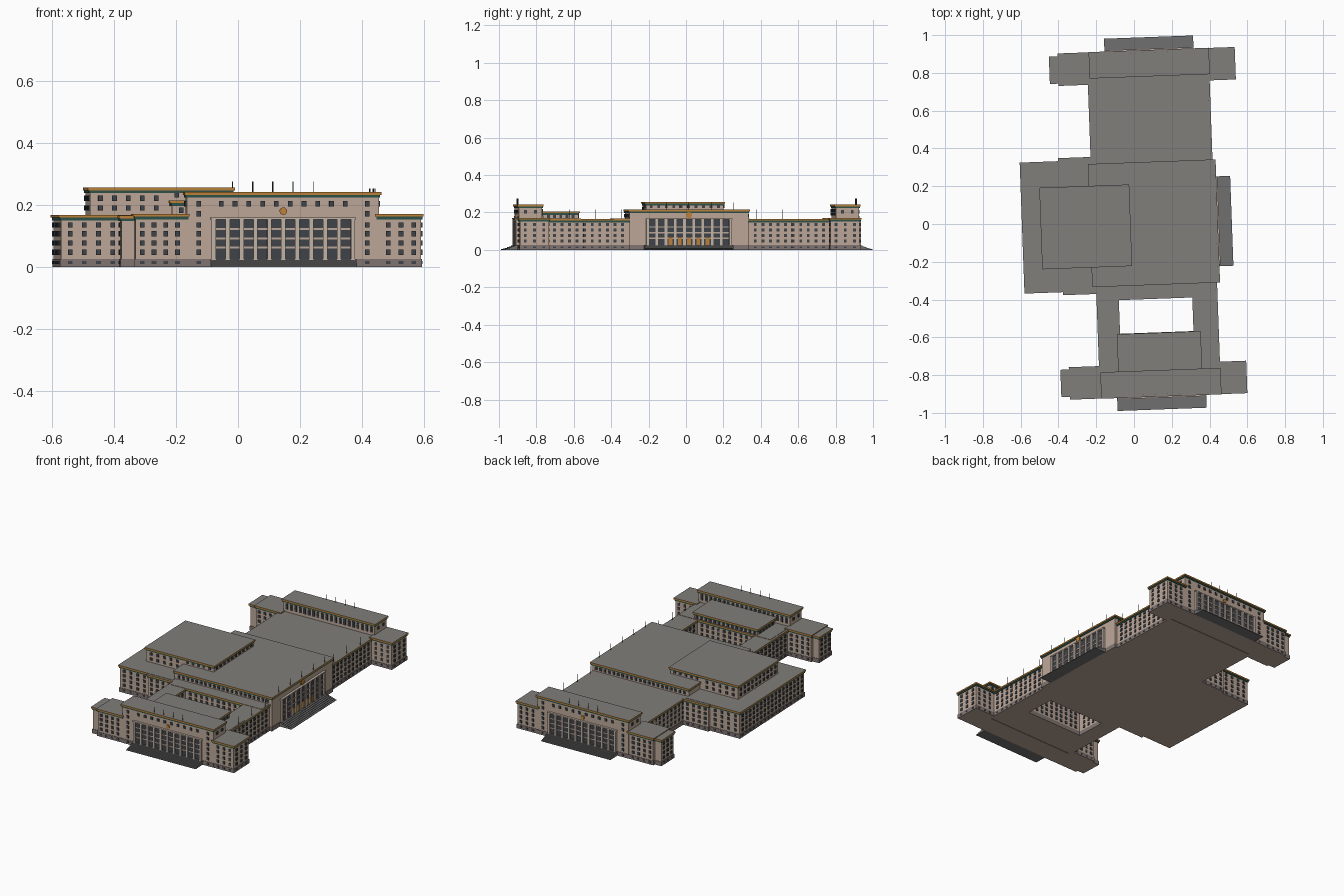
import bpy, bmesh, math

cube = bpy.data.objects.get("Cube")
if cube:
    bpy.data.objects.remove(cube)

# Flat colours
PALETTE = {
    "wall_beige": (0.50, 0.385, 0.31), "roof_grey": (0.22, 0.21, 0.195),
    "cornice_gold": (0.50, 0.22, 0.04), "frieze_green": (0.025, 0.08, 0.065),
    "window_glass": (0.05, 0.058, 0.068), "plinth_grey": (0.22, 0.18, 0.17),
    "column_stone": (0.55, 0.45, 0.38), "stair_grey": (0.16, 0.16, 0.16),
}
MATS = []
for label, rgb in PALETTE.items():
    m = bpy.data.materials.new(label)
    m.use_nodes = True
    m.diffuse_color = (*rgb, 1)
    m.node_tree.nodes["Principled BSDF"].inputs["Base Color"].default_value = (*rgb, 1)
    MATS.append(m)
WALL, ROOF, GOLD, GREEN, GLASS, PLINTH, STONE, STAIR = range(len(MATS))
TURN = math.radians(2.1)   # the whole building is slightly turned
AXIS = 0.113               # centre line of the end wings


def cuboid(bm, x, y, z, mat, top=None, bottom=None):
    verts = bmesh.ops.create_cube(bm, size=1)["verts"]
    for v in verts:
        v.co = [r[0] if c < 0 else r[1] for c, r in zip(v.co, (x, y, z))]
    for f in {f for v in verts for f in v.link_faces}:
        f.normal_update()
        f.material_index = mat
        if top is not None and f.normal.z > 0.5:
            f.material_index = top
        if bottom is not None and f.normal.z < -0.5:
            f.material_index = bottom


def finish(name, bm):
    mesh = bpy.data.meshes.new(name)
    bm.to_mesh(mesh)
    bm.free()
    for m in MATS:
        mesh.materials.append(m)
    obj = bpy.data.objects.new(name, mesh)
    obj.rotation_euler.z = TURN
    bpy.context.collection.objects.link(obj)
    return obj


def grow(r, d):
    return (r[0] - d, r[1] + d)


def block(name, x, y, top, base=0.0):
    """Walls, plinth, green frieze and gold cornice with a flat roof."""
    bm = bmesh.new()
    cuboid(bm, grow(x, -.008), grow(y, -.008), (base, top - .005), WALL)
    if base == 0:
        cuboid(bm, grow(x, -.005), grow(y, -.005), (0, .026), PLINTH, bottom=WALL)
    cuboid(bm, grow(x, -.004), grow(y, -.004), (top - .018, top - .009), GREEN)
    cuboid(bm, x, y, (top - .009, top), GOLD, top=ROOF)
    finish(name, bm)


def panel(bm, axis, pos, half, along, z, mat):
    """A plate straddling a wall plane; axis is the wall's normal."""
    across = (pos - half, pos + half)
    x, y = (across, along) if axis == "x" else (along, across)
    cuboid(bm, x, y, z, mat)


def windows(name, axis, pos, along, rows, pitch=.038, width=.015):
    bm = bmesh.new()
    count = max(1, int((along[1] - along[0]) / pitch))
    step = (along[1] - along[0]) / count
    for i in range(count):
        c = along[0] + step * (i + .5)
        for z in rows:
            h = .005 if z < .026 else .0085
            panel(bm, axis, pos, .005, (c - width / 2, c + width / 2), (z - h, z + h), GLASS)
    finish(name, bm)


LOW = (.014, .047, .077, .107, .135)
HIGH = LOW + (.172, .204)
ATTIC = (.192, .21)


def portico(name, axis, pos, mid, half, bays, top, doors):
    """Tall glazed bays with spandrels between stone columns."""
    bm = bmesh.new()
    step = 2 * half / bays
    panel(bm, axis, pos, .005, (mid - half, mid + half), (.026, top), GLASS)
    for z in (.062, .092, .122):
        panel(bm, axis, pos, .007, (mid - half, mid + half), (z - .003, z + .003), WALL)
    panel(bm, axis, pos, .014, (mid - half - .01, mid + half + .01), (top, top + .007), STONE)
    for i in range(bays + 1):
        c = mid - half + step * i
        panel(bm, axis, pos, .013, (c - .007, c + .007), (.02, top), STONE)
    for i in doors:
        c = mid - half + step * (i + .5)
        panel(bm, axis, pos, .009, (c - .01, c + .01), (.026, .065), GOLD)
    finish(name, bm)


def emblem(name, axis, pos, mid, z, radius):
    bm = bmesh.new()
    bmesh.ops.create_cone(bm, cap_ends=True, segments=16, radius1=radius, radius2=radius, depth=.012)
    for f in bm.faces:
        f.material_index = GOLD
    obj = finish(name, bm)
    side = math.pi / 2
    p = (pos, mid) if axis == "x" else (mid, pos)
    obj.rotation_euler = (0, side, TURN) if axis == "x" else (side, 0, TURN)
    c, s = math.cos(TURN), math.sin(TURN)
    obj.location = (p[0] * c - p[1] * s, p[0] * s + p[1] * c, z)


def stairs(name, axis, wall, edge, along, steps=7):
    bm = bmesh.new()
    for i in range(steps):
        far = edge + (wall - edge) * i / steps
        across = (min(wall, far), max(wall, far))
        x, y = (across, along) if axis == "x" else (along, across)
        cuboid(bm, x, y, (.026 * i / steps, .026 * (i + 1) / steps), STAIR)
    finish(name, bm)


def poles(name, points, base, height):
    bm = bmesh.new()
    for x, y in points:
        cuboid(bm, grow((x, x), .0012), grow((y, y), .0012), (base, base + height), GLASS)
    finish(name, bm)


# End wings, one at each end of the long axis
for side, s in (("south", -1), ("north", 1)):
    def span(a, b):
        return tuple(sorted((s * a, s * b)))

    front, inner = s * .910, s * .754
    block(side + "_wing_bar", (-.207, .43), span(.778, .918), .242)
    block(side + "_wing_left_end", (.41, .567), span(.745, .917), .171)
    block(side + "_wing_right_end", (-.373, -.19), span(.745, .917), .171)
    block(side + "_wing_right_annex", (-.418, -.36), span(.757, .902), .166)
    windows(side + "_bar_side_windows_a", "y", front, (-.195, -.125), HIGH)
    windows(side + "_bar_side_windows_b", "y", front, (.35, .42), HIGH)
    windows(side + "_bar_upper_windows", "y", front, (-.11, .336), (.204,), .0446)
    windows(side + "_bar_attic_windows", "y", s * .786, (-.19, .415), ATTIC, .03)
    for label, x in (("left", .422), ("right", -.199)):
        windows(side + "_bar_end_windows_" + label, "x", x, span(.795, .9), (.204,))
    for tag, wall in (("front", s * .909), ("inner", inner)):
        windows(side + "_left_" + tag + "_windows", "y", wall, (.432, .555), LOW)
        windows(side + "_right_" + tag + "_windows", "y", wall, (-.362, -.21), LOW)
    windows(side + "_left_end_windows", "x", .559, span(.757, .905), LOW)
    windows(side + "_right_end_windows", "x", -.410, span(.77, .89), LOW)
    portico(side + "_portico", "y", front, AXIS, .225, 10, .153, ())
    emblem(side + "_emblem", "y", front, AXIS, .18, .012)
    stairs(side + "_stairs", "y", front, s * .986, (AXIS - .236, AXIS + .236))
    poles(side + "_flagpoles", [(AXIS - .098 + .065 * i, s * .905) for i in range(4)], .24, .036)
    poles(side + "_link_poles", [(.418, s * d) for d in (.36, .5, .64)], .165, .05)

# Central hall, rear block and penthouse
block("central_hall", (-.233, .444), (-.326, .326), .215)
block("rear_block", (-.593, -.22), (-.347, .347), .168)
block("rear_block_shoulder", (-.39, -.2), (-.363, .363), .166)
block("rear_penthouse", (-.494, -.018), (-.222, .21), .256, base=.16)
windows("rear_windows", "x", -.585, (-.33, .33), LOW)
for tag, s in (("south", -1), ("north", 1)):
    windows("rear_side_windows_" + tag, "y", s * .339, (-.578, -.395), LOW)
    windows("shoulder_windows_" + tag, "y", s * .355, (-.38, -.22), LOW)
    windows("hall_side_windows_" + tag, "y", s * .318, (-.21, .42), (.183,), .03)
windows("penthouse_back_windows", "x", -.486, (-.205, .195), (.19, .222))
windows("penthouse_front_windows", "x", -.026, (-.205, .195), (.232,))
for tag, y in (("south", -.214), ("north", .202)):
    windows("penthouse_windows_" + tag, "y", y, (-.475, -.25), (.19, .222))
    windows("penthouse_upper_windows_" + tag, "y", y, (-.225, -.035), (.232,))

# Main entrance on the long side
portico("main_portico", "x", .436, 0, .222, 9, .162, range(2, 7))
emblem("main_emblem", "x", .436, 0, .186, .017)
stairs("main_stairs", "x", .436, .518, (-.24, .236))
poles("main_roof_poles", [(.434, -.24 + .12 * i) for i in range(5)], .213, .04)

# Links between hall and wings; the south one surrounds a courtyard
block("north_link", (-.217, .428), (.31, .785), .165)
block("south_link_left_arm", (.294, .428), (-.785, -.31), .165)
block("south_link_right_arm", (-.213, -.095), (-.785, -.31), .165)
block("south_link_hall_strip", (-.2, .42), (-.4, -.31), .167)
block("south_link_wing_strip", (-.2, .42), (-.785, -.578), .167)
block("south_link_attic", (-.112, .332), (-.785, -.58), .205, base=.15)
for tag, ys in (("north", (.335, .74)), ("south", (-.74, -.335))):
    windows(tag + "_link_left_windows", "x", .420, ys, LOW)
    windows(tag + "_link_right_windows", "x", -.207, ys, LOW)
for tag, y in (("hall", -.408 + .016), ("wing", -.586)):
    windows("courtyard_windows_" + tag, "y", y, (-.09, .29), LOW[1:])
for tag, x in (("left", .302), ("right", -.103)):
    windows("courtyard_windows_" + tag, "x", x, (-.565, -.41), LOW[1:])
windows("link_attic_windows", "y", -.588, (-.1, .32), (.178,), .03)
for tag, x in (("left", .324), ("right", -.104)):
    windows("link_attic_windows_" + tag, "x", x, (-.765, -.6), (.178,), .03)
